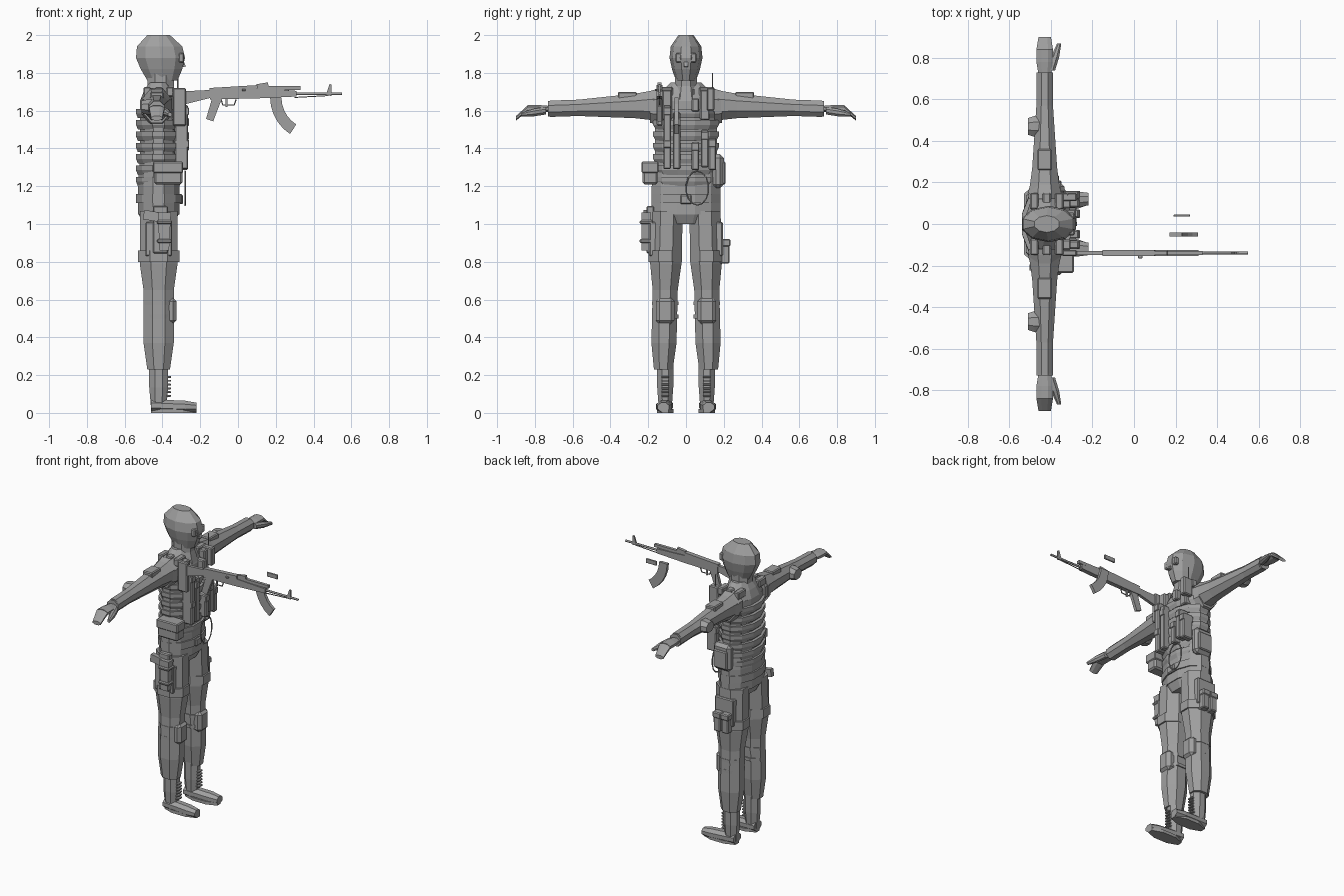
import bpy, bmesh, math
from mathutils import Vector

BODY, FRONT = -.42, -.3
GUN, ARM, LEG = -.14, 1.62, .11
X, Y, Z = range(3)

default_cube = bpy.data.objects.get("Cube")
if default_cube:
    bpy.data.objects.remove(default_cube, do_unlink=True)

tone = .35
colour = (tone, tone, tone, 1)
grey = bpy.data.materials.new("plain grey")
grey.use_nodes = True
grey.diffuse_color = colour
grey.node_tree.nodes["Principled BSDF"].inputs["Base Color"].default_value = colour


def finish(name, bm):
    """Turn a bmesh into a flat shaded grey object."""
    bmesh.ops.recalc_face_normals(bm, faces=bm.faces)
    mesh = bpy.data.meshes.new(name)
    bm.to_mesh(mesh)
    bm.free()
    mesh.materials.append(grey)
    bpy.context.collection.objects.link(bpy.data.objects.new(name, mesh))


def tube(name, axis, start, end, radii, ratio=1, sides=8):
    """Skin evenly spaced rings, square to the axis; ratio scales the second half-width."""
    bm = bmesh.new()
    first, second = [other for other in (X, Y, Z) if other != axis]
    grow = 1 / math.cos(math.pi / sides)
    rows = []
    for step, radius in enumerate(radii):
        centre = Vector(start).lerp(Vector(end), step / (len(radii) - 1))
        row = []
        for side in range(sides):
            angle = (side + .5) * math.tau / sides
            point = centre.copy()
            point[first] += radius * grow * math.cos(angle)
            point[second] += radius * ratio * grow * math.sin(angle)
            row.append(bm.verts.new(point))
        rows.append(row)
    for low, high in zip(rows, rows[1:]):
        for side in range(sides):
            following = (side + 1) % sides
            bm.faces.new((low[side], low[following], high[following], high[side]))
    bm.faces.new(rows[0])
    bm.faces.new(rows[-1])
    finish(name, bm)


def prism(name, outline, y, thickness):
    """Extrude an outline seen from the side, centred on y."""
    bm = bmesh.new()
    near = [bm.verts.new((x, y - thickness / 2, z)) for x, z in outline]
    face = bm.faces.new(near)
    extruded = bmesh.ops.extrude_face_region(bm, geom=[face])["geom"]
    moved = [item for item in extruded if isinstance(item, bmesh.types.BMVert)]
    bmesh.ops.translate(bm, verts=moved, vec=(0, thickness, 0))
    finish(name, bm)


def bar(name, start, end, heights, y=GUN, thickness=.02):
    """Flat tapered bar between two points of the side profile."""
    start, end = Vector(start), Vector(end)
    along = (end - start).normalized()
    across = Vector((-along.y, along.x)) / 2
    low, high = across * heights[0], across * heights[-1]
    prism(name, [start - low, end - high, end + high, start + low], y, thickness)


def box(name, at, size, bevel=.006):
    bm = bmesh.new()
    bmesh.ops.create_cube(bm, size=1)
    bmesh.ops.scale(bm, verts=bm.verts, vec=size)
    bmesh.ops.translate(bm, verts=bm.verts, vec=at)
    bmesh.ops.bevel(bm, geom=bm.edges[:], offset=bevel, segments=1, affect="EDGES")
    finish(name, bm)


def cord(name, points, radius, cyclic=False):
    curve = bpy.data.curves.new(name, "CURVE")
    curve.dimensions = "3D"
    curve.bevel_depth = radius
    curve.bevel_resolution = 1
    curve.use_fill_caps = True
    line = curve.splines.new("POLY")
    line.points.add(len(points) - 1)
    for target, point in zip(line.points, points):
        target.co = (*point, 1)
    line.use_cyclic_u = cyclic
    curve.materials.append(grey)
    bpy.context.collection.objects.link(bpy.data.objects.new(name, curve))


# Head, neck and face
tube("head", Z, (-.4, 0, 1.76), (BODY, 0, 2), radii=(.08, .11, .13, .12, .06), ratio=.64, sides=10)
tube("neck", Z, (-.41, 0, 1.66), (-.41, 0, 1.8), radii=(.09, .07, .07), ratio=.85)
bar("nose", (-.31, 1.9), (FRONT, 1.83), heights=(.01, .05), y=0)

# Torso, shoulders and layered vest
tube("torso", Z, (BODY, 0, 1.05), (BODY, 0, 1.65), radii=(.11, .11, .1, .1, .1), ratio=1.65, sides=12)
tube("shoulders", Z, (BODY, 0, 1.65), (BODY, 0, 1.75), radii=(.1, .08, .05), ratio=1.6, sides=12)
for layer in range(7):
    bottom = 1.2 + layer * .06
    tube("vest_band", Z, (BODY, 0, bottom), (BODY, 0, bottom + .05), radii=(.11, .12, .12),
         ratio=1.45, sides=12)
tube("belt", Z, (BODY, 0, 1.11), (BODY, 0, 1.16), radii=(.12, .12), ratio=1.52, sides=12)
box("belt_buckle", at=(FRONT, 0, 1.13), size=(.02, .06, .05))
tube("hips", Z, (BODY, 0, 1), (BODY, 0, 1.12), radii=(.08, .11, .11), ratio=1.6, sides=12)

for side in (1, -1):
    # Arms, hands and sleeve details
    wrist, knuckles = (-.43, side * .72, 1.61), (-.43, side * .84, 1.61)
    tube("arm", Y, (-.43, side * .12, 1.63), wrist, radii=(.08, .06, .05, .04, .04), ratio=1.08)
    tube("cuff", Y, (-.43, side * .7, 1.61), (-.43, side * .73, 1.61), radii=(.04, .04))
    tube("palm", Y, wrist, knuckles, radii=(.03, .04, .04), ratio=.5)
    tube("fingers", Y, knuckles, (-.43, side * .9, 1.56), radii=(.04, .03), ratio=.4)
    tube("thumb", Y, (-.4, side * .74, 1.6), (-.36, side * .87, 1.58), radii=(.02, .02, .01))
    tube("elbow_pad", X, (-.51, side * .47, ARM), (-.45, side * .47, ARM), radii=(.04, .05, .05),
         ratio=.8)
    tube("shoulder_cuff", Y, (-.43, side * .15, ARM), (-.43, side * .19, ARM), radii=(.08, .07),
         ratio=1.2)
    box("sleeve_patch", at=(-.43, side * .31, 1.68), size=(.07, .1, .04))
    for offset in (-.06, 0, .06):
        box("shoulder_tab", at=(BODY + offset, side * LEG, 1.7), size=(.04, .08, .05))
    box("vest_strap", at=(-.33, side * .1, 1.63), size=(.05, .05, .16))
    box("goggle_lens", at=(FRONT, side * .035, 1.88), size=(.03, .04, .05))

    # Trouser legs, pockets and knee pads
    tube("leg", Z, (BODY, side * .12, .23), (BODY, side * .1, 1.07),
         radii=(.06, .08, .08, .08, .1, .1, .1), ratio=.83)
    tube("thigh_band", Z, (BODY, side * LEG, .8), (BODY, side * LEG, .86), radii=(.11, .11), ratio=.8)
    box("thigh_pocket", at=(BODY, side * .17, .92), size=(.14, .05, .18))
    box("knee_pad", at=(-.36, side * LEG, .54), size=(.07, .1, .14), bevel=.02)
    for height in (.5, .57):
        tube("knee_strap", Z, (BODY, side * LEG, height), (BODY, side * LEG, height + .02),
             radii=(.08, .08), ratio=.88)

    # Boots, soles and laces
    tube("boot_shaft", Z, (BODY, side * LEG, .02), (BODY, side * LEG, .25), radii=(.04, .05, .05),
         ratio=.85)
    tube("boot_foot", X, (-.46, side * LEG, .04), (-.22, side * .12, .03),
         radii=(.04, .04, .04, .04, .03), ratio=.8)
    tube("boot_sole", Z, (-.34, side * LEG, 0), (-.34, side * LEG, .02), radii=(.12, .12), ratio=.36)
    for row in range(6):
        box("boot_lace", at=(-.37, side * LEG, .09 + row * .02), size=(.03, .04, .01), bevel=.002)

# Chest pouches, each with a flap
for y, middle, height in ((-.1, 1.53, .2), (-.1, 1.37, .16), (-.05, 1.44, .3),
                          (.05, 1.36, .15), (.1, 1.4, .2), (.14, 1.37, .17)):
    box("magazine_pouch", at=(FRONT, y, middle), size=(.07, .04, height))
    box("pouch_flap", at=(FRONT, y, middle + height / 3), size=(.08, .04, .04), bevel=.003)

# Radio, light, knife and cable on the vest
box("radio", at=(-.31, .13, 1.66), size=(.07, .04, .12))
cord("antenna", [(-.32, .14, 1.7), (-.32, .14, 1.8)], radius=.004)
box("chest_light", at=(-.31, .05, 1.63), size=(.06, .04, .07))
box("shoulder_knife", at=(-.31, GUN, ARM), size=(.07, .03, .2))
turns = [step * math.tau / 14 for step in range(14)]
cord("cable_loop", [(-.28, .06 + .06 * math.sin(turn), 1.19 + .09 * math.cos(turn)) for turn in turns],
     radius=.004, cyclic=True)

# Pouches beside the belt
box("right_waist_pouch", at=(-.37, -.19, 1.27), size=(.15, .08, .12), bevel=.01)
box("right_waist_flap", at=(-.37, -.19, 1.3), size=(.16, .09, .06))
box("left_waist_pouch", at=(-.4, .17, 1.28), size=(.13, .06, .18), bevel=.02)
box("left_waist_panel", at=(-.4, .2, 1.27), size=(.1, .02, .12))

# Holster with pistol on the right thigh
bar("holster", (-.39, 1.06), (-.39, .86), heights=(.07, .05), y=-.21, thickness=.05)
bar("pistol_grip", (-.5, 1.05), (-.38, 1.03), heights=(.05, .05), y=-.21, thickness=.03)
box("holster_plate", at=(-.41, -.19, .97), size=(.08, .04, .25))
for height in (.91, 1.01):
    box("holster_clip", at=(-.39, -.21, height), size=(.08, .07, .02))

# Twin pouches on the left thigh
for offset in (-.03, .03):
    box("left_thigh_pouch", at=(BODY + offset, .2, .85), size=(.05, .06, .12))
    box("left_thigh_flap", at=(BODY + offset, .2, .9), size=(.06, .07, .04))

# Rifle
bar("rifle_stock", (-.34, 1.66), (-.14, 1.69), heights=(.08, .04))
bar("rifle_receiver", (-.15, 1.69), (.1, 1.7), heights=(.06, .07), thickness=.03)
bar("rifle_grip", (-.11, 1.67), (-.15, 1.55), heights=(.05, .04))
bar("rifle_trigger", (-.06, 1.67), (-.06, 1.62), heights=(.01, .01), thickness=.01)
cord("trigger_guard", [(-.09, GUN, 1.66), (-.08, GUN, 1.63), (-.02, GUN, 1.63), (-.01, GUN, 1.66)],
     radius=.004)
bar("rifle_handguard", (.1, 1.69), (.31, 1.69), heights=(.05, .03), thickness=.03)
bar("rifle_gas_tube", (.1, 1.72), (.33, 1.72), heights=(.02, .02))
bar("rifle_rear_sight", (.1, 1.73), (.16, 1.74), heights=(.02, .02))
bar("rifle_front_sight", (.48, 1.68), (.49, 1.74), heights=(.03, .01), thickness=.01)
cord("rifle_barrel", [(.3, GUN, 1.69), (.55, GUN, 1.69)], radius=.007)
cord("cleaning_rod", [(.3, GUN, 1.67), (.48, GUN, 1.68)], radius=.003)
box("rifle_bolt_handle", at=(.03, -.15, 1.71), size=(.02, .03, .01), bevel=.002)

# Detached curved magazine and loose cover
bends = [step / 5 for step in range(6)]
arcs = [[(.4 - radius * math.cos(bend), 1.67 - radius * math.sin(bend)) for bend in bends]
        for radius in (.23, .17)]
prism("curved_magazine", arcs[0] + arcs[-1][::-1], y=-.05, thickness=.02)
box("loose_cover", at=(.23, .04, 1.7), size=(.08, .01, .03), bevel=.002)
